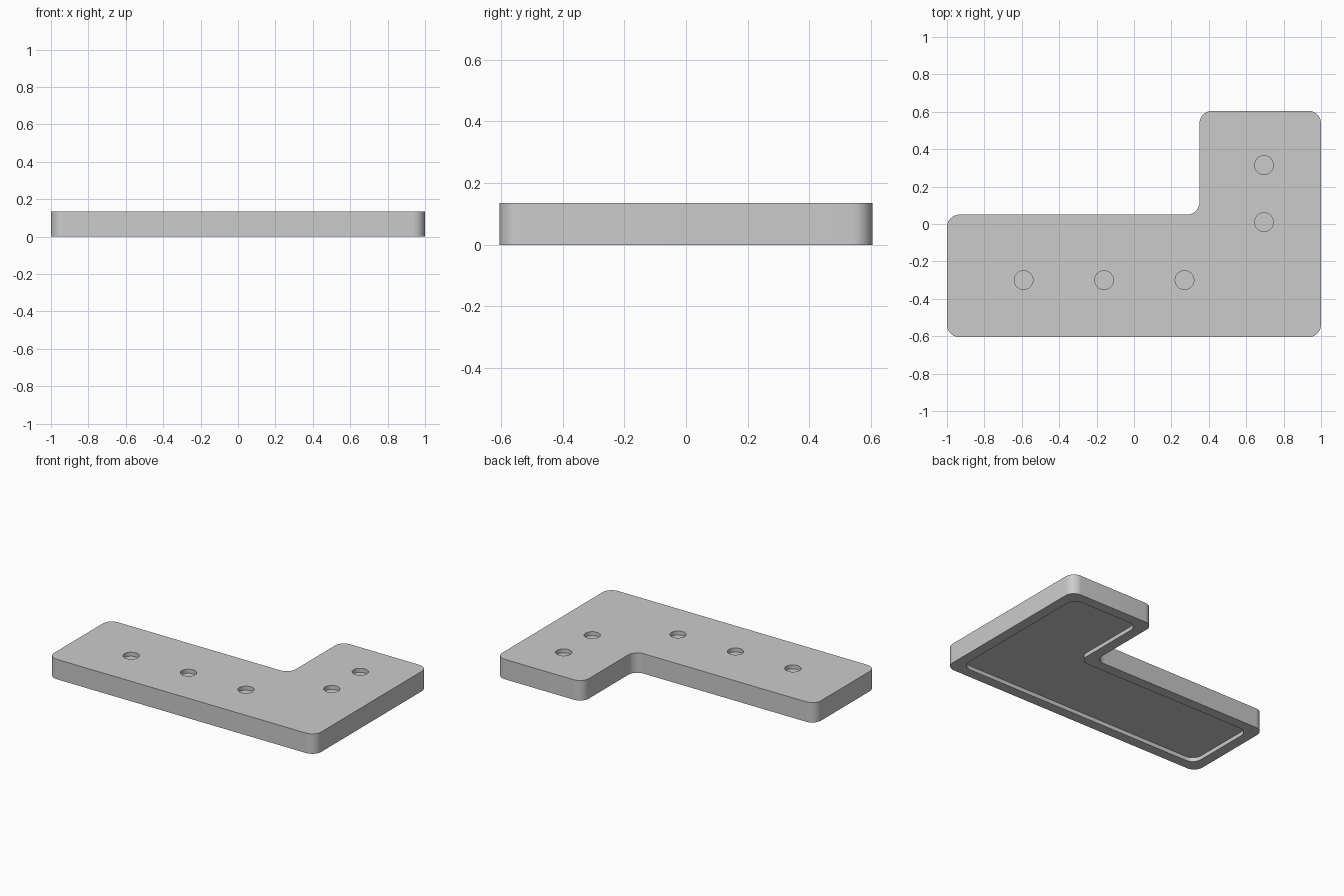
import bpy, bmesh, math
from mathutils import Vector

if "Cube" in bpy.data.objects:
    bpy.data.objects.remove(bpy.data.objects["Cube"], do_unlink=True)

HEIGHT = 0.135
DEPTH = 0.027        # depth of the underside recess and of the holes
RADIUS = 0.067       # corner rounding
BORDER = 0.07        # rim around the recess
L_SHAPE = [(-1, -0.605), (1, -0.605), (1, 0.605), (0.35, 0.605), (0.35, 0.05), (-1, 0.05)]
HOLES = [(-0.59, -0.3), (-0.16, -0.3), (0.27, -0.3), (0.695, 0.01), (0.695, 0.315)]

grey = bpy.data.materials.new("plain grey")
grey.use_nodes = True
grey.diffuse_color = (0.6, 0.6, 0.6, 1)
grey.node_tree.nodes["Principled BSDF"].inputs["Base Color"].default_value = (0.6, 0.6, 0.6, 1)


def rounded_outline(corners, inset, radius, steps=10):
    """Right-angled outline, moved inward and rounded at every corner."""
    pts = [Vector(c) for c in corners]
    result = []
    for i, p in enumerate(pts):
        d_in = (p - pts[i - 1]).normalized()
        d_out = (pts[(i + 1) % len(pts)] - p).normalized()
        inward = Vector((-d_in.y - d_out.y, d_in.x + d_out.x))
        centre = p + inset * inward + radius * (d_out - d_in)
        for k in range(steps + 1):
            t = math.pi / 2 * k / steps
            result.append(centre - radius * (d_out * math.cos(t) - d_in * math.sin(t)))
    return result


def circle(centre, radius, sides=40):
    return [Vector(centre) + radius * Vector((math.cos(a), math.sin(a)))
            for a in (2 * math.pi * k / sides for k in range(sides))]


def prism(name, outline, z0, z1):
    """Solid made by extruding a flat outline upward."""
    bm = bmesh.new()
    face = bm.faces.new([bm.verts.new((p.x, p.y, z0)) for p in outline])
    grown = bmesh.ops.extrude_face_region(bm, geom=[face])["geom"]
    bmesh.ops.translate(bm, vec=(0, 0, z1 - z0),
                        verts=[v for v in grown if isinstance(v, bmesh.types.BMVert)])
    bmesh.ops.recalc_face_normals(bm, faces=bm.faces)
    mesh = bpy.data.meshes.new(name)
    bm.to_mesh(mesh)
    bm.free()
    mesh.materials.append(grey)
    obj = bpy.data.objects.new(name, mesh)
    bpy.context.collection.objects.link(obj)
    return obj


# L-shaped plate
plate = prism("corner_plate", rounded_outline(L_SHAPE, 0, RADIUS), 0, HEIGHT)

# Underside recess and blind holes in the top
cutters = [prism("recess_cutter", rounded_outline(L_SHAPE, BORDER, RADIUS), -0.1, DEPTH)]
for centre in HOLES:
    cutters.append(prism("hole_cutter", circle(centre, 0.05), HEIGHT - DEPTH, HEIGHT + 0.1))
for cutter in cutters:
    cutter.hide_render = True
    cut = plate.modifiers.new("cut", 'BOOLEAN')
    cut.operation = 'DIFFERENCE'
    cut.solver = 'EXACT'
    cut.object = cutter

# Bake the cuts and drop the cutters
depsgraph = bpy.context.evaluated_depsgraph_get()
baked = bpy.data.meshes.new_from_object(plate.evaluated_get(depsgraph))
plate.modifiers.clear()
plate.data = baked
for cutter in cutters:
    bpy.data.objects.remove(cutter, do_unlink=True)

# Smooth rounded corners, sharp rims
bpy.ops.object.select_all(action='DESELECT')
plate.select_set(True)
bpy.context.view_layer.objects.active = plate
bpy.ops.object.shade_smooth_by_angle(angle=math.radians(30))
